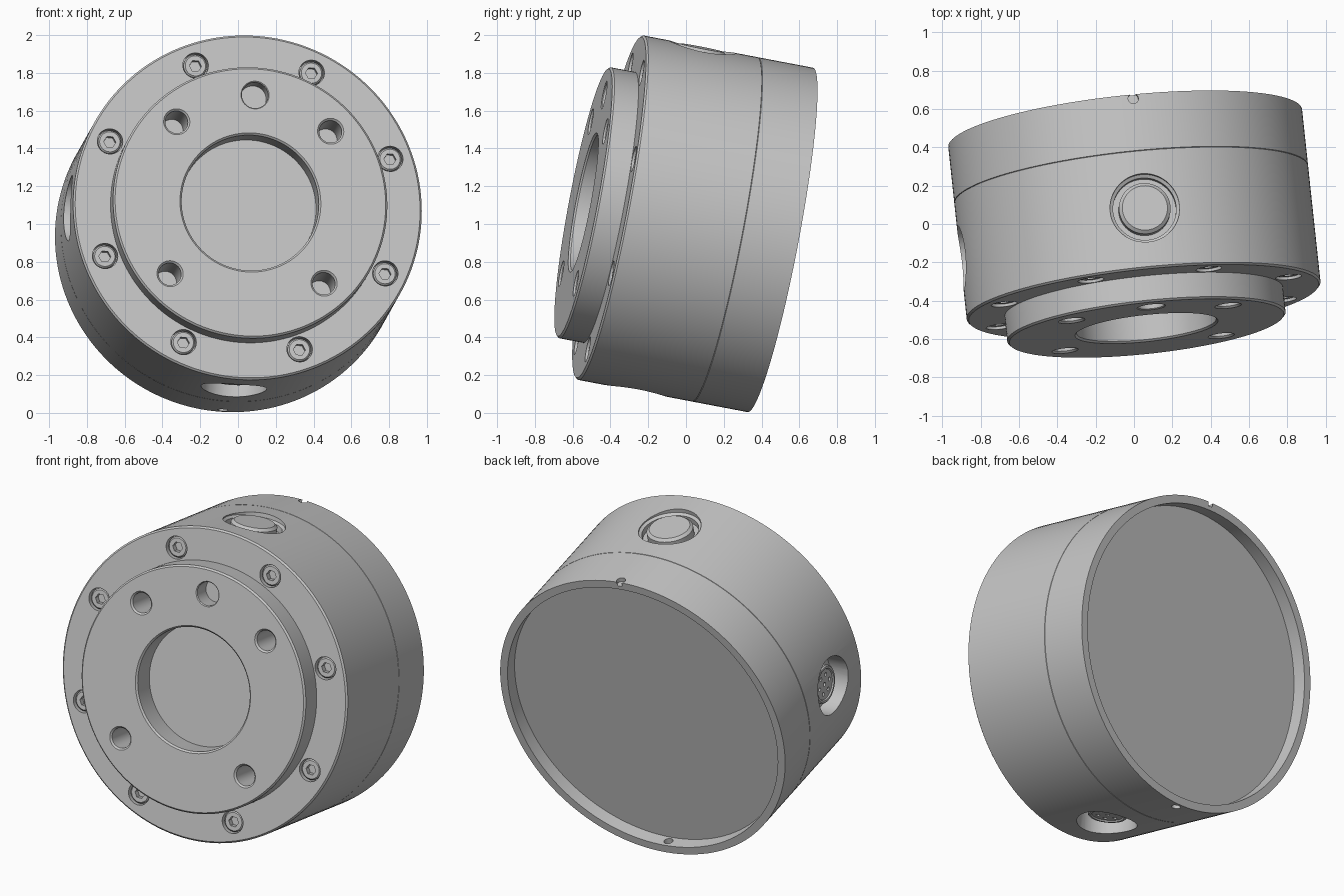
import bpy
import bmesh
from math import cos, sin, radians, tau
from mathutils import Vector, Matrix

cube = bpy.data.objects.get("Cube")
if cube:
    bpy.data.objects.remove(cube, do_unlink=True)

RADIUS, LENGTH = 0.928, 0.927
BOSS = 0.14          # height of the raised front disc
PORT_Y = 0.322       # distance of the side ports behind the flange face
FRONT = Vector((0, -1, 0))
UP, DOWN, SIDE = Vector((0, 0, 1)), Vector((0, 0, -1)), Vector((-1, 0, 0))

# Tilted frame of the housing: local y is its axis, origin at the flange face
axis = Vector((-0.107, 1, -0.19)).normalized()
up = (UP - axis * axis.z).normalized()
right = axis.cross(up)
roll = radians(3.6)
z_dir = up * cos(roll) + right * sin(roll)
x_dir = right * cos(roll) - up * sin(roll)
TILT = Matrix.Translation((0.051, -0.407, 1.088)) @ Matrix((x_dir, axis, z_dir)).transposed().to_4x4()

gray = bpy.data.materials.new("machined gray")
gray.use_nodes = True
gray.diffuse_color = (0.56, 0.56, 0.56, 1)
gray.node_tree.nodes["Principled BSDF"].inputs["Base Color"].default_value = gray.diffuse_color


def place(point, direction):
    """Frame whose z points along direction."""
    return Matrix.Translation(point) @ direction.to_track_quat('Z', 'Y').to_matrix().to_4x4()


def revolve(bm, profile, frame, steps):
    """Turn a (radius, height) profile about the z axis of frame."""
    part = bmesh.new()
    verts = [part.verts.new((r, 0, h)) for r, h in profile]
    edges = [part.edges.new(pair) for pair in zip(verts, verts[1:])]
    bmesh.ops.spin(part, geom=verts + edges, cent=(0, 0, 0), axis=(0, 0, 1),
                   angle=tau, steps=steps, use_duplicate=False)
    bmesh.ops.remove_doubles(part, verts=part.verts, dist=1e-5)
    bmesh.ops.recalc_face_normals(part, faces=part.faces)
    part.transform(frame)
    temp = bpy.data.meshes.new("temp")
    part.to_mesh(temp)
    part.free()
    bm.from_mesh(temp)
    bpy.data.meshes.remove(temp)


def make_object(name, bm):
    mesh = bpy.data.meshes.new(name)
    bm.to_mesh(mesh)
    bm.free()
    obj = bpy.data.objects.new(name, mesh)
    bpy.context.collection.objects.link(obj)
    mesh.materials.append(gray)
    return obj


def cut(obj, cutter_bm):
    cutter = make_object("cutter", cutter_bm)
    cutter.hide_render = True
    mod = obj.modifiers.new("cut", 'BOOLEAN')
    mod.operation, mod.solver, mod.object = 'DIFFERENCE', 'EXACT', cutter
    bpy.context.view_layer.objects.active = obj
    bpy.ops.object.modifier_apply(modifier=mod.name)
    bpy.data.objects.remove(cutter, do_unlink=True)


def finish(obj):
    obj.data.transform(TILT)
    bpy.ops.object.select_all(action='DESELECT')
    obj.select_set(True)
    bpy.context.view_layer.objects.active = obj
    bpy.ops.object.shade_smooth_by_angle(angle=radians(30))


def on_circle(radius, degrees, y):
    a = radians(degrees)
    return Vector((radius * cos(a), y, radius * sin(a)))


def on_side(direction, y):
    return place(direction * RADIUS + Vector((0, y, 0)), direction)


# Housing: boss, flange, seam groove and recessed back (heights point forward)
seam = 0.627
body_profile = [
    (0, -0.01), (0.365, -0.01), (0.365, BOSS - 0.01), (0.375, BOSS),
    (0.72, BOSS), (0.73, BOSS - 0.01), (0.73, 0), (RADIUS - 0.01, 0),
    (RADIUS, -0.01), (RADIUS, 0.002 - seam), (RADIUS - 0.004, -seam),
    (RADIUS, -0.002 - seam), (RADIUS, -LENGTH), (0.88, -LENGTH),
    (0.88, 0.085 - LENGTH), (0, 0.085 - LENGTH)]
bm = bmesh.new()
revolve(bm, body_profile, place(Vector(), FRONT), 144)
housing = make_object("housing", bm)

# Everything cut out of the housing
cuts = bmesh.new()
bolt_hole = [(0, 0.01), (0.08, 0.01), (0.06, -0.01), (0.06, -0.25), (0, -0.25)]
dowel_hole = [(0, 0.01), (0.085, 0.01), (0.07, -0.005), (0.07, -0.11), (0, -0.11)]
for degrees in (45, 135, 225, 315):
    revolve(cuts, bolt_hole, place(on_circle(0.58, degrees, -BOSS), FRONT), 32)
revolve(cuts, dowel_hole, place(on_circle(0.58, 90, -BOSS), FRONT), 32)

screw_frames = [place(on_circle(0.808, 22.5 + 45 * i, 0), FRONT) for i in range(8)]
counterbore = [(0, 0.02), (0.068, 0.02), (0.068, -0.05), (0, -0.05)]
for frame in screw_frames:
    revolve(cuts, counterbore, frame, 32)

plug_port = [(0, 0.03), (0.182, 0.03), (0.182, -0.025), (0.165, -0.035), (0.165, -0.07), (0, -0.07)]
pin_port = [(0, 0.03), (0.174, 0.03), (0.174, -0.12), (0, -0.12)]
for direction, port in ((UP, plug_port), (DOWN, pin_port), (SIDE, pin_port)):
    revolve(cuts, port, on_side(direction, PORT_Y), 48)

# Blind notch at the top of the rear rim, drain hole through the bottom
notch = [(0, 0.02), (0.027, 0.02), (0.027, -0.025), (0, -0.025)]
drain = [(0, 0.02), (0.027, 0.02), (0.027, -0.08), (0, -0.08)]
revolve(cuts, notch, on_side(UP, LENGTH - 0.022), 24)
revolve(cuts, drain, on_side(DOWN, LENGTH - 0.045), 24)
cut(housing, cuts)
finish(housing)

# Socket head screws around the flange
heads, sockets = bmesh.new(), bmesh.new()
head = [(0, -0.012), (0.054, -0.012), (0.062, -0.02), (0.062, -0.06), (0, -0.06)]
socket = [(0, 0.01), (0.032, 0.01), (0.032, -0.045), (0, -0.045)]
for frame in screw_frames:
    revolve(heads, head, frame, 32)
    revolve(sockets, socket, frame, 6)
screws = make_object("flange_screws", heads)
cut(screws, sockets)
finish(screws)

# Plain plug in the top port
bm = bmesh.new()
plug = [(0, -0.005), (0.118, -0.005), (0.135, -0.02), (0.135, -0.08), (0, -0.08)]
revolve(bm, plug, on_side(UP, PORT_Y), 48)
finish(make_object("top_plug", bm))

# Connectors with seven pin sockets in the side and bottom ports
insert = [(0, -0.058), (0.09, -0.058), (0.095, -0.05), (0.107, -0.05),
          (0.114, -0.057), (0.114, -0.13), (0, -0.13)]
pin = [(0, -0.04), (0.012, -0.04), (0.012, -0.08), (0, -0.08)]
for name, direction in (("side_connector", SIDE), ("bottom_connector", DOWN)):
    bm, pins = bmesh.new(), bmesh.new()
    frame = on_side(direction, PORT_Y)
    revolve(bm, insert, frame, 48)
    revolve(pins, pin, frame, 12)
    for i in range(6):
        offset = Matrix.Rotation(tau * i / 6, 4, 'Z') @ Matrix.Translation((0.058, 0, 0))
        revolve(pins, pin, frame @ offset, 12)
    connector = make_object(name, bm)
    cut(connector, pins)
    finish(connector)
